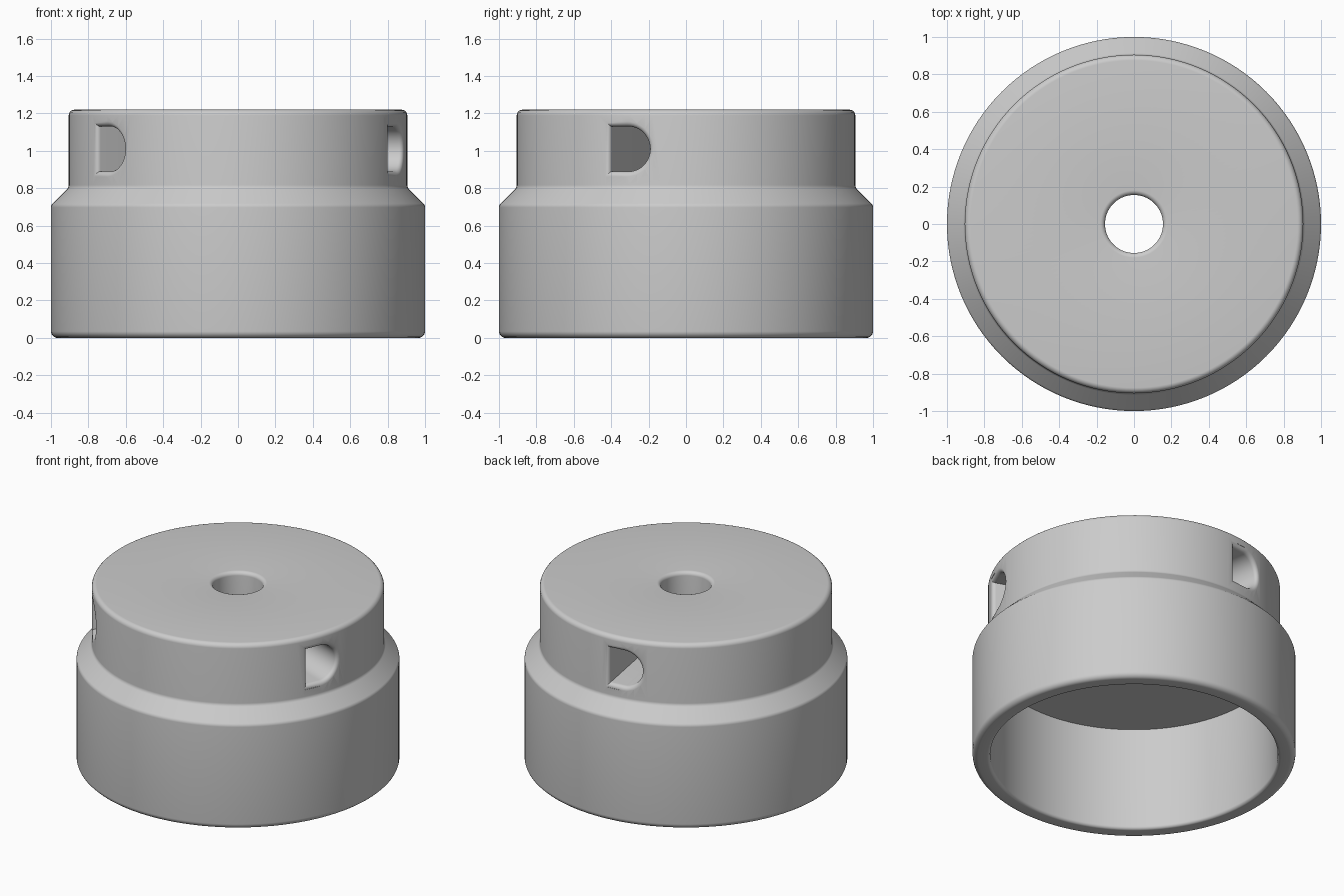
import bpy, bmesh
from math import sin, cos, tan, pi, sqrt, radians
from mathutils import Vector, Matrix

if "Cube" in bpy.data.objects:
    bpy.data.objects.remove(bpy.data.objects["Cube"])

grey = bpy.data.materials.new("plain_grey")
grey.use_nodes = True
colour = (0.6, 0.6, 0.6, 1)
grey.diffuse_color = colour
grey.node_tree.nodes["Principled BSDF"].inputs["Base Color"].default_value = colour


def make_object(name, bm):
    bmesh.ops.recalc_face_normals(bm, faces=bm.faces)
    mesh = bpy.data.meshes.new(name)
    bm.to_mesh(mesh)
    bm.free()
    mesh.materials.append(grey)
    obj = bpy.data.objects.new(name, mesh)
    bpy.context.collection.objects.link(obj)
    return obj


def rounded(corners, steps=5):
    """Fillet each (x, y, radius) corner of a closed outline."""
    out = []
    for i, (x, y, r) in enumerate(corners):
        p = Vector((x, y))
        if not r:
            out.append(p)
            continue
        a = (Vector(corners[i - 1][:2]) - p).normalized()
        b = (Vector(corners[(i + 1) % len(corners)][:2]) - p).normalized()
        half = a.angle(b) / 2
        centre = p + (a + b).normalized() * (r / sin(half))
        start = p + a * (r / tan(half)) - centre
        end = p + b * (r / tan(half)) - centre
        for k in range(steps + 1):
            blend = start.lerp(end, k / steps)
            out.append(centre + blend.normalized() * r)
    return out


def loft(bm, rings, closed):
    """Bridge rings of points; close in a loop or cap the ends."""
    rows = [[bm.verts.new(p) for p in ring] for ring in rings]
    pairs = list(zip(rows, rows[1:])) + ([(rows[-1], rows[0])] if closed else [])
    for a, b in pairs:
        for j in range(len(a)):
            k = (j + 1) % len(a)
            bm.faces.new((a[j], a[k], b[k], b[j]))
    if not closed:
        bm.faces.new(rows[0])
        bm.faces.new(rows[-1])


# Stepped cap: lathed wall, shoulder, thick top, centre hole and open underside
R = 0.905
profile = rounded([
    (1, 0, 0.035), (1, 0.71, 0.03), (R, 0.805, 0.03), (R, 1.22, 0.03),
    (0.155, 1.22, 0.025), (0.155, 0.71, 0), (0.89, 0.71, 0), (0.89, 0, 0.02)])
segments = 128
bm = bmesh.new()
loft(bm, [[(p.x * cos(t), p.x * sin(t), p.y) for p in profile]
          for t in (2 * pi * i / segments for i in range(segments))], True)
cap = make_object("stepped_cap", bm)


def d_outline(grow):
    """D section: flat on one side, half round on the other."""
    r, flat, mid = 0.12 + grow, -0.105 - grow, -0.005
    points = [(mid + r * cos(a), r * sin(a))
              for a in (-pi / 2 + pi * k / 24 for k in range(25))]
    return points + [(flat, r), (flat, -r)]


# Three radial D-shaped side pockets with softened mouths
fillet = 0.028
for n in range(3):
    rings = [[(0.25, y, 1.01 + z) for y, z in d_outline(0)]]
    for k in range(6):
        t = k / 5 * pi / 2
        d = R - fillet + fillet * sin(t)
        rings.append([(sqrt(d * d - y * y), y, 1.01 + z)
                      for y, z in d_outline(fillet * (1 - cos(t)))])
    rings.append([(1.1, y, 1.01 + z) for y, z in d_outline(fillet)])
    bm = bmesh.new()
    loft(bm, rings, False)
    bmesh.ops.triangulate(bm, faces=bm.faces)
    bm.transform(Matrix.Rotation(radians(-20 + 120 * n), 4, "Z"))
    cutter = make_object(f"pocket_cutter_{n + 1}", bm)
    cutter.hide_render = True
    cut = cap.modifiers.new("side_pocket", "BOOLEAN")
    cut.operation = "DIFFERENCE"
    cut.solver = "MANIFOLD"
    cut.object = cutter

# Apply the cuts, drop the cutters, and smooth the curved surfaces
bpy.context.view_layer.update()
bpy.ops.object.select_all(action="DESELECT")
bpy.context.view_layer.objects.active = cap
cap.select_set(True)
for name in [m.name for m in cap.modifiers]:
    helper = cap.modifiers[name].object
    bpy.ops.object.modifier_apply(modifier=name)
    bpy.data.objects.remove(helper)
bpy.ops.object.shade_smooth_by_angle(angle=radians(30))
